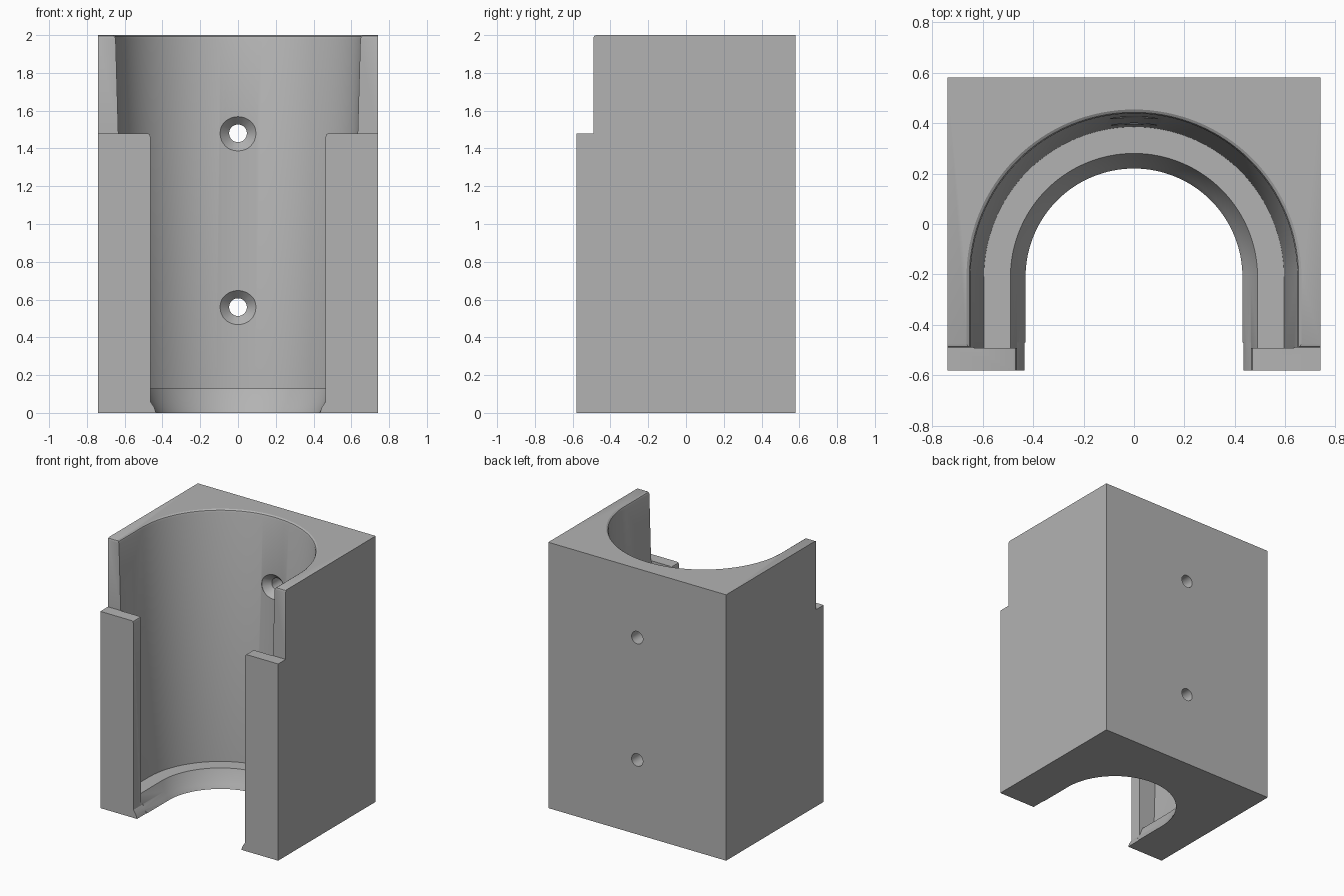
import bpy
import bmesh
from math import pi, sin, cos

if "Cube" in bpy.data.objects:
    bpy.data.objects.remove(bpy.data.objects["Cube"], do_unlink=True)

W, D, H = 0.74, 0.58, 2.0      # half width, half depth, height
ARC_Y = -0.21                  # centre of the rounded back of the cavity
LIP_Y = -0.49                  # back of the front lips
STEP_Z = 1.48                  # top of the front lips

grey = bpy.data.materials.new("plain grey")
grey.use_nodes = True
grey.diffuse_color = (0.45, 0.45, 0.45, 1)
grey.node_tree.nodes["Principled BSDF"].inputs["Base Color"].default_value = (0.45, 0.45, 0.45, 1)


def loft(name, rings):
    """Closed solid through a list of equally long point rings."""
    bm = bmesh.new()
    loops = [[bm.verts.new(p) for p in ring] for ring in rings]
    for a, b in zip(loops, loops[1:]):
        for i in range(len(a)):
            j = (i + 1) % len(a)
            bm.faces.new((a[i], a[j], b[j], b[i]))
    bm.faces.new(loops[0][::-1])
    bm.faces.new(loops[-1])
    bmesh.ops.recalc_face_normals(bm, faces=bm.faces[:])
    mesh = bpy.data.meshes.new(name)
    bm.to_mesh(mesh)
    bm.free()
    mesh.materials.append(grey)
    obj = bpy.data.objects.new(name, mesh)
    bpy.context.collection.objects.link(obj)
    return obj


def u_ring(z, r, n=64):
    arc = [(r * cos(pi * i / n), ARC_Y + r * sin(pi * i / n), z) for i in range(n + 1)]
    return arc + [(-r, LIP_Y - 0.002, z), (r, LIP_Y - 0.002, z)]


def circle_ring(y, r, z, n=32):
    return [(r * cos(2 * pi * i / n), y, z + r * sin(2 * pi * i / n)) for i in range(n)]


# Solid block
body = loft("holder_body", [[(-W, -D, z), (W, -D, z), (W, D, z), (-W, D, z)] for z in (0, H)])

# Tapered U-shaped cavity with a ledge near the bottom and a rounded top rim
levels = [(-0.1, 0.43), (0, 0.43), (0.03, 0.445), (0.06, 0.463), (0.13, 0.49), (0.13, 0.595),
          (1.98, 0.648), (1.993, 0.653), (H, 0.664), (2.1, 0.664)]
cutters = [loft("cavity_cutter", [u_ring(z, r) for z, r in levels])]

# Front slot between the lips, eased at its top corners
slot = [(-0.1, 0.434), (0, 0.434), (0.03, 0.444), (0.06, 0.464), (1.462, 0.464),
        (1.475, 0.469), (STEP_Z, 0.48), (1.6, 0.48)]
cutters.append(loft("slot_cutter", [
    [(-w, -0.7, z), (w, -0.7, z), (w, -0.47, z), (-w, -0.47, z)] for z, w in slot]))

# Step above the lips, with a rounded upper edge
step = [(-0.7, STEP_Z), (LIP_Y, STEP_Z), (LIP_Y, 1.985), (-0.486, 1.996),
        (-0.475, H), (-0.475, 2.1), (-0.7, 2.1)]
cutters.append(loft("step_cutter", [[(x, y, z) for y, z in step] for x in (-0.9, 0.9)]))

# Countersunk screw holes through the back
for z, wall in ((STEP_Z, ARC_Y + 0.634), (0.56, ARC_Y + 0.607)):
    cutters.append(loft("screw_hole_cutter", [
        circle_ring(y, r, z) for y, r in
        ((wall - 0.1, 0.095), (wall - 0.005, 0.095), (wall + 0.045, 0.047), (0.7, 0.047))]))

# Cut everything out of the block
bpy.context.view_layer.objects.active = body
for cutter in cutters:
    cutter.hide_render = True
    mod = body.modifiers.new("cut", 'BOOLEAN')
    mod.operation = 'DIFFERENCE'
    mod.solver = 'EXACT'
    mod.object = cutter
    bpy.ops.object.modifier_apply(modifier=mod.name)
    bpy.data.objects.remove(cutter, do_unlink=True)

bpy.ops.object.select_all(action='DESELECT')
body.select_set(True)
bpy.ops.object.shade_smooth_by_angle(angle=pi / 6)
